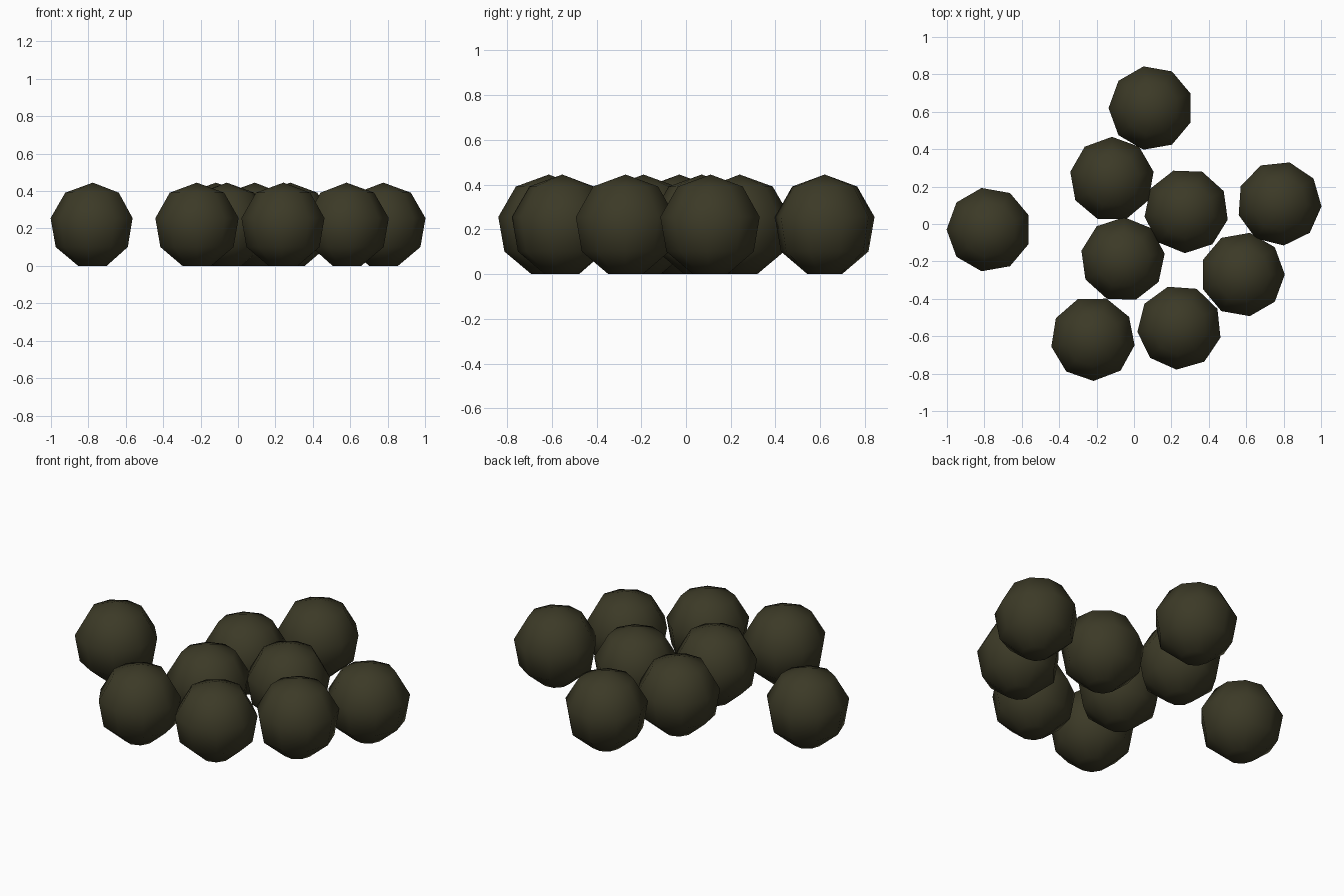
import bpy, math

if "Cube" in bpy.data.objects:
    bpy.data.objects.remove(bpy.data.objects["Cube"])

R = 0.2295      # ball radius
SEGS = 9        # sides around, and in the side profile

olive = bpy.data.materials.new("dark olive")
olive.diffuse_color = (0.045, 0.042, 0.02, 1)
olive.use_nodes = True
olive.node_tree.nodes["Principled BSDF"].inputs["Base Color"].default_value = olive.diffuse_color

# one low-poly ball: pointed top, nine-sided profile, small flat base
cz = R * math.cos(math.radians(20))
verts = [(0, 0, cz + R)]
angles = [40, 80, 120, 160]
for t in map(math.radians, angles):
    for i in range(SEGS):
        a = 2 * math.pi * i / SEGS
        verts.append((R * math.sin(t) * math.cos(a),
                      R * math.sin(t) * math.sin(a),
                      cz + R * math.cos(t)))
faces = []
for i in range(SEGS):
    j = (i + 1) % SEGS
    faces.append((0, 1 + i, 1 + j))
    for k in range(len(angles) - 1):
        a, b = 1 + k * SEGS, 1 + (k + 1) * SEGS
        faces.append((a + i, b + i, b + j, a + j))
base = 1 + (len(angles) - 1) * SEGS
faces.append(tuple(base + i for i in reversed(range(SEGS))))

mesh = bpy.data.meshes.new("ball")
mesh.from_pydata(verts, [], faces)
mesh.materials.append(olive)
for p in mesh.polygons:
    p.use_smooth = True

# scattered balls: x, y, turn in degrees
places = [(-0.776, -0.03, 20), (0.09, 0.62, 20), (-0.118, 0.24, 10),
          (0.28, 0.07, 28), (-0.06, -0.19, 8), (0.777, 0.11, 36),
          (0.58, -0.27, 0), (0.243, -0.553, 26), (-0.22, -0.613, 31)]
for n, (x, y, turn) in enumerate(places, 1):
    ob = bpy.data.objects.new(f"ball_{n}", mesh)
    ob.location = (x, y, 0)
    ob.rotation_euler.z = math.radians(turn)
    bpy.context.collection.objects.link(ob)
